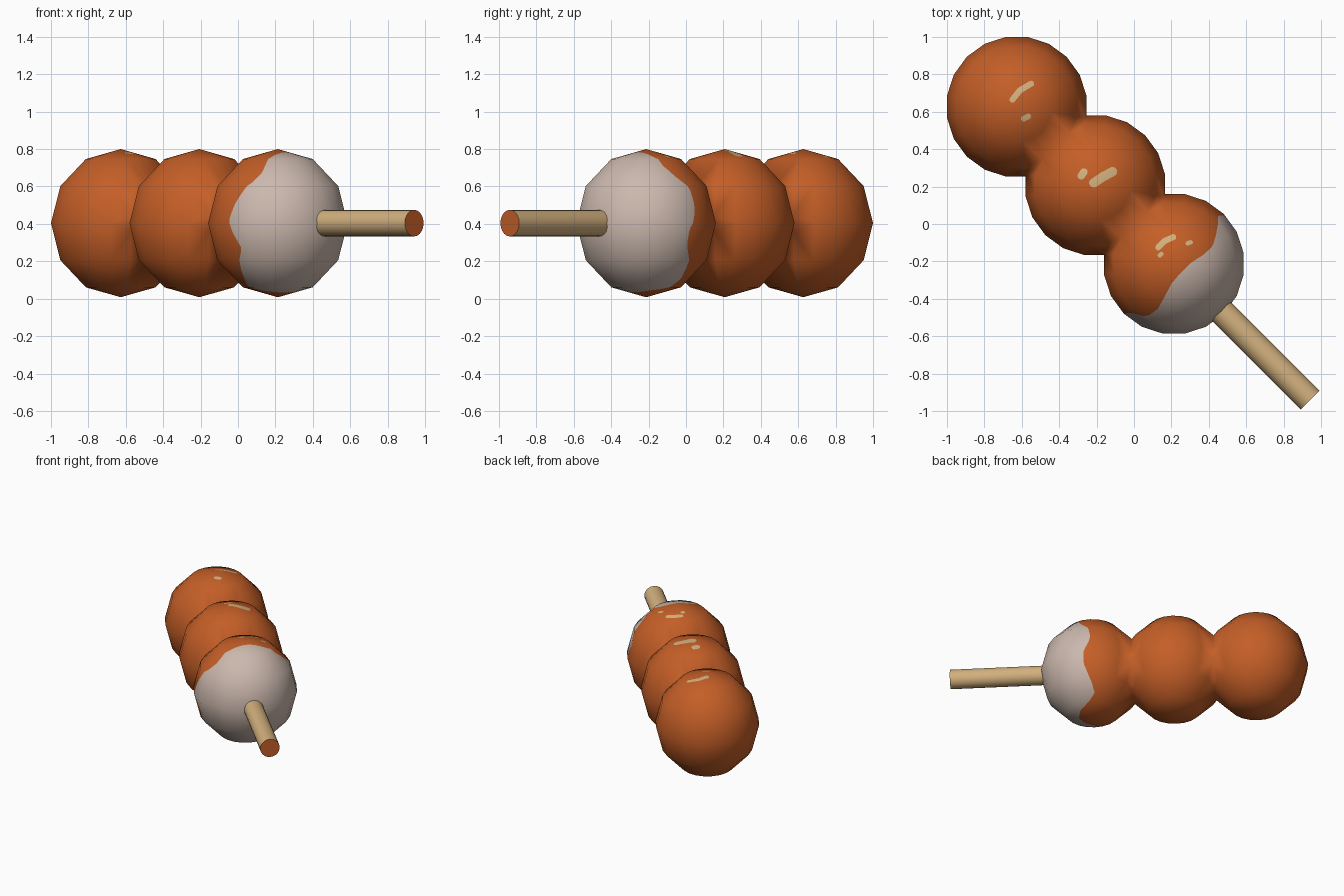
import bpy, bmesh, math
from mathutils import Vector, Matrix

if "Cube" in bpy.data.objects:
    bpy.data.objects.remove(bpy.data.objects["Cube"])

ZC = 0.404                                   # height of the skewer axis
AXIS = Vector((1, -1, 0)).normalized()       # towards the handle
SIDE = Vector((1, 1, 0)).normalized()
CENTRES = [Vector((c, -c, ZC)) for c in (-0.627, -0.207, 0.213)]


def material(name, rgb):
    m = bpy.data.materials.new(name)
    m.diffuse_color = (*rgb, 1)
    m.use_nodes = True
    m.node_tree.nodes["Principled BSDF"].inputs["Base Color"].default_value = m.diffuse_color
    return m


glaze = material("orange glaze", (0.55, 0.112, 0.02))
dough = material("pale dough", (0.60, 0.48, 0.42))
wood = material("light wood", (0.64, 0.43, 0.205))

# wavy glaze edge on the last ball: angle around the skewer, offset along it
EDGE = [(-90, .10), (-75, .08), (-65, .03), (-53, -.035), (-40, -.02), (-18, .035), (-5, .035),
        (7, 0), (17, -.015), (28, 0), (43, .05), (55, .08), (67, .078), (80, .06), (93, .06),
        (103, .066), (115, .09), (130, .11), (143, .10), (155, .05), (165, .02), (176, .005),
        (188, .02), (202, .06), (222, 0), (239, -.04), (247, -.01), (258, .06), (270, .10)]

# shine marks on top: points of a stroke seen from above, half width
SHINE = [([(-.65, .665), (-.61, .715), (-.55, .75)], .016),
         ([(-.59, .563), (-.565, .575)], .015),
         ([(-.215, .22), (-.17, .25), (-.115, .28)], .025),
         ([(-.282, .258), (-.268, .278)], .02),
         ([(.13, -.125), (.165, -.09), (.21, -.07)], .016),
         ([(.138, -.168), (.146, -.16)], .012),
         ([(.287, -.103), (.303, -.098)], .012)]


def dough_field(p):
    """Positive where the dough is bare."""
    a = math.degrees(math.atan2(p.z - ZC, p.dot(SIDE)))
    a = a + 360 if a < -90 else a
    for (a0, b0), (a1, b1) in zip(EDGE, EDGE[1:]):
        if a <= a1:
            break
    b = b0 + (b1 - b0) * (a - a0) / (a1 - a0)
    return (p - CENTRES[2]).dot(AXIS) - b


def shine_field(p):
    """Positive inside a shine mark."""
    if p.z < ZC + 0.1:
        return -1
    q, best = p.to_2d(), -1
    for pts, width in SHINE:
        for a, b in zip(pts, pts[1:]):
            a, ab = Vector(a), Vector(b) - Vector(a)
            k = max(0, min(1, (q - a).dot(ab) / ab.length_squared))
            best = max(best, width - (q - a - ab * k).length)
    return best


def cut_along(bm, field, size):
    """Refine near the zero line of the field, then cut edges along it."""
    for _ in range(6):
        bmesh.ops.triangulate(bm, faces=bm.faces[:])
        f = {v: abs(field(v.co)) for v in bm.verts}
        near = [e for e in bm.edges if e.calc_length() > size
                and min(f[v] for v in e.verts) < e.calc_length()]
        if not near:
            break
        bmesh.ops.subdivide_edges(bm, edges=near, cuts=1)
    bmesh.ops.triangulate(bm, faces=bm.faces[:])
    f = {v: field(v.co) for v in bm.verts}
    line = [v for v in bm.verts if abs(f[v]) < 1e-4]
    for e in bm.edges[:]:
        a, b = e.verts
        if f[a] * f[b] < 0 and min(abs(f[a]), abs(f[b])) >= 1e-4:
            line.append(bmesh.utils.edge_split(e, a, f[a] / (f[a] - f[b]))[1])
    bmesh.ops.connect_verts(bm, verts=line)
    bmesh.ops.triangulate(bm, faces=bm.faces[:])


def add_object(name, mesh, mats):
    for m in mats:
        mesh.materials.append(m)
    ob = bpy.data.objects.new(name, mesh)
    bpy.context.collection.objects.link(ob)
    return ob


# three fused low-poly balls, each trimmed halfway to its neighbour
bm = bmesh.new()
for i, c in enumerate(CENTRES):
    new = bmesh.ops.create_uvsphere(
        bm, u_segments=20, v_segments=6, radius=1,
        matrix=Matrix.Translation(c) @ Matrix.Diagonal((.3775, .3775, .396, 1))
        @ Matrix.Rotation(math.radians(9), 4, 'Z'))["verts"]
    for j in (i - 1, i + 1):
        if 0 <= j < 3:
            new = [v for v in new if v.is_valid]
            geom = set(new) | {e for v in new for e in v.link_edges} | {g for v in new for g in v.link_faces}
            out = bmesh.ops.bisect_plane(bm, geom=list(geom), plane_co=(c + CENTRES[j]) / 2,
                                         plane_no=CENTRES[j] - c, clear_outer=True)
            new = [g for g in out["geom"] if isinstance(g, bmesh.types.BMVert) and g.is_valid]
bmesh.ops.remove_doubles(bm, verts=bm.verts[:], dist=0.001)
bm.normal_update()

# keep the smooth normals of the simple shape while the colour edges are cut in
layer = bm.verts.layers.float_vector.new("smooth_normal")
for v in bm.verts:
    v[layer] = v.normal
cut_along(bm, dough_field, 0.04)
cut_along(bm, shine_field, 0.012)
for f in bm.faces:
    f.smooth = True
    p = f.calc_center_median()
    f.material_index = 1 if dough_field(p) > 0 else 2 if shine_field(p) > 0 else 0
bm.normal_update()
normals = [(v[layer] if v[layer].length > 0.1 else v.normal).normalized() for v in bm.verts]
bm.verts.layers.float_vector.remove(layer)
mesh = bpy.data.meshes.new("dumplings")
bm.to_mesh(mesh)
bm.free()
mesh.normals_split_custom_set_from_vertices(normals)
add_object("dumplings", mesh, (glaze, dough, wood))

# wooden stick with coloured ends
start, end = Vector((.213, -.213, ZC)), Vector((.942, -.942, ZC))
bm = bmesh.new()
bmesh.ops.create_cone(bm, cap_ends=True, segments=20, radius1=.071, radius2=.071,
                      depth=(end - start).length,
                      matrix=Matrix.Translation((start + end) / 2)
                      @ AXIS.to_track_quat('Z', 'Y').to_matrix().to_4x4())
for f in bm.faces:
    f.smooth = len(f.verts) == 4
    f.material_index = 0 if f.smooth else 1
for e in bm.edges:
    e.smooth = all(f.smooth for f in e.link_faces)
mesh = bpy.data.meshes.new("stick")
bm.to_mesh(mesh)
bm.free()
add_object("stick", mesh, (wood, glaze))
